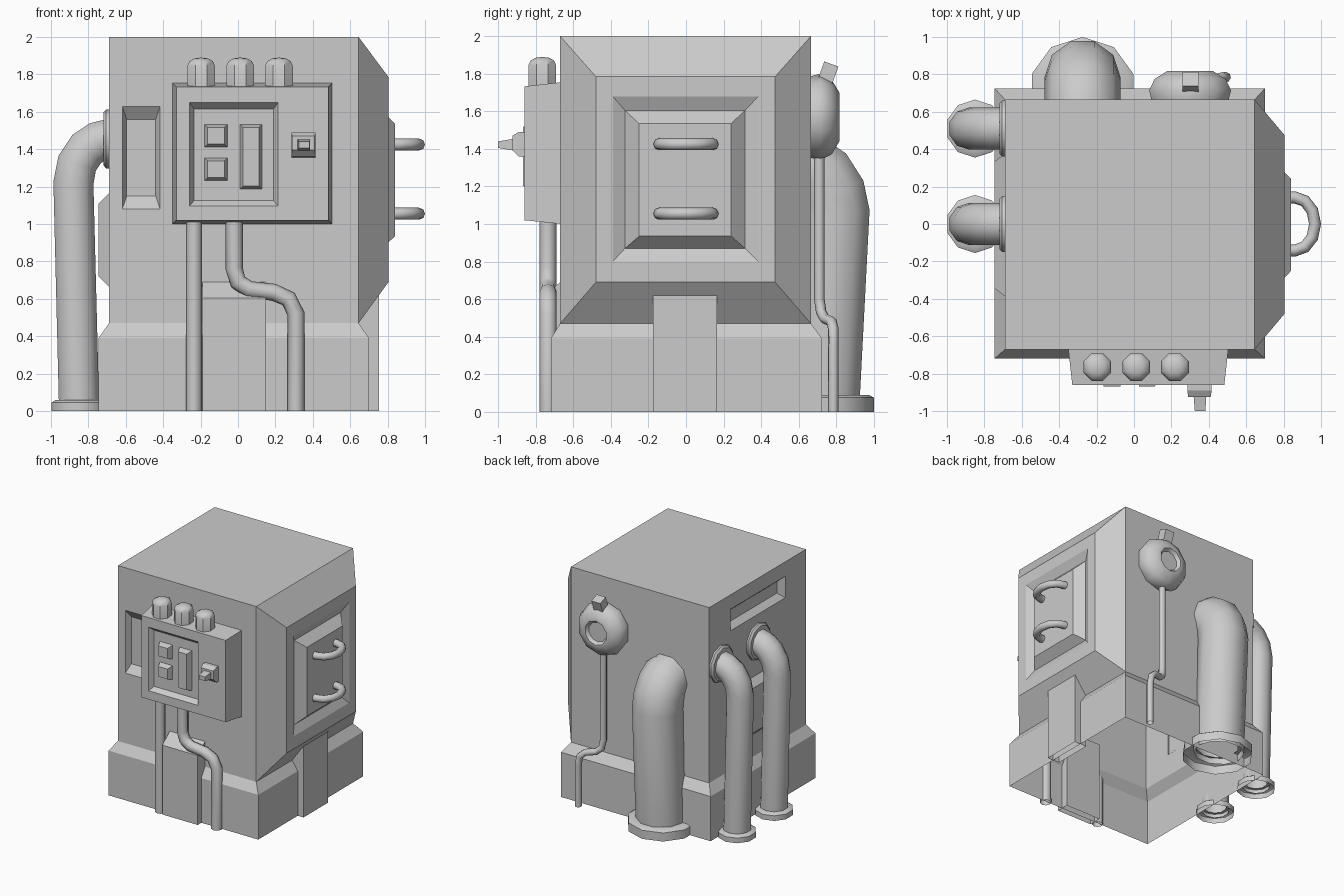
import bpy, bmesh, math
from mathutils import Vector

if "Cube" in bpy.data.objects:
    bpy.data.objects.remove(bpy.data.objects["Cube"])

AXES = {'x': lambda d, a, b: (d, a, b),
        'y': lambda d, a, b: (a, d, b),
        'z': lambda d, a, b: (a, b, d)}


def add(name, verts, faces):
    me = bpy.data.meshes.new(name)
    me.from_pydata(verts, [], faces)
    bm = bmesh.new()
    bm.from_mesh(me)
    bmesh.ops.recalc_face_normals(bm, faces=bm.faces)
    bm.to_mesh(me)
    bm.free()
    ob = bpy.data.objects.new(name, me)
    bpy.context.collection.objects.link(ob)
    return ob


def select(ob):
    bpy.ops.object.select_all(action='DESELECT')
    ob.select_set(True)
    bpy.context.view_layer.objects.active = ob


def smooth(ob, angle=40):
    select(ob)
    bpy.ops.object.shade_smooth_by_angle(angle=math.radians(angle))


def loft(name, axis, rings, start=False, end=True):
    """Rectangles (d, a0, a1, b0, b1) stacked along an axis."""
    f = AXES[axis]
    verts, faces = [], []
    for d, a0, a1, b0, b1 in rings:
        verts += [f(d, a0, b0), f(d, a1, b0), f(d, a1, b1), f(d, a0, b1)]
    for i in range(len(rings) - 1):
        for k in range(4):
            j = (k + 1) % 4
            faces.append((4*i + k, 4*i + j, 4*i + 4 + j, 4*i + 4 + k))
    if start:
        faces.append((3, 2, 1, 0))
    if end:
        n = len(verts)
        faces.append((n - 4, n - 3, n - 2, n - 1))
    return add(name, verts, faces)


def lathe(name, axis, centre, profile, sides=10):
    """Profile of (radius, offset) turned about an axis through centre."""
    f = AXES[axis]
    c = Vector(centre)
    verts, faces = [], []
    for r, d in profile:
        for k in range(sides):
            t = 2 * math.pi * (k + 0.5) / sides
            verts.append(c + Vector(f(d, r * math.cos(t), r * math.sin(t))))
    for i in range(len(profile) - 1):
        for k in range(sides):
            j = (k + 1) % sides
            faces.append((sides*i + k, sides*i + j, sides*(i+1) + j, sides*(i+1) + k))
    ob = add(name, verts, faces)
    bm = bmesh.new()
    bm.from_mesh(ob.data)
    bmesh.ops.remove_doubles(bm, verts=bm.verts, dist=0.0005)
    bm.to_mesh(ob.data)
    bm.free()
    smooth(ob)
    return ob


def tube(name, points, radius, res=2):
    cu = bpy.data.curves.new(name, 'CURVE')
    cu.dimensions = '3D'
    cu.bevel_depth = radius
    cu.bevel_resolution = res
    sp = cu.splines.new('POLY')
    sp.points.add(len(points) - 1)
    for p, co in zip(sp.points, points):
        p.co = (*co, 1)
    ob = bpy.data.objects.new(name, cu)
    bpy.context.collection.objects.link(ob)
    select(ob)
    bpy.ops.object.convert(target='MESH')
    smooth(bpy.context.object, 60)
    return bpy.context.object


# Cabinet with flared base
B = (-0.69, 0.645, -0.67, 0.665)
P = (-0.745, 0.70, -0.72, 0.725)
body = loft("cabinet", 'z', [(0, *P), (0.39, *P), (0.47, *B), (2, *B)], start=True)

# Right side: tapered bulge, sunken groove, raised door
bm = bmesh.new()
bm.from_mesh(body.data)
face = max((f for f in bm.faces if f.normal.x > 0.99), key=lambda f: f.calc_center_median().z)
for x, y0, y1, z0, z1 in [(0.805, -0.48, 0.475, 0.69, 1.785),
                          (0.805, -0.39, 0.385, 0.80, 1.68),
                          (0.77, -0.325, 0.315, 0.87, 1.605),
                          (0.84, -0.25, 0.24, 0.935, 1.535)]:
    face = bmesh.ops.extrude_discrete_faces(bm, faces=[face])['faces'][0]
    my, mz = face.calc_center_median().yz
    for v in face.verts:
        v.co = (x, y1 if v.co.y > my else y0, z1 if v.co.z > mz else z0)
bm.to_mesh(body.data)
bm.free()

# Sunken panels on the front and upper left, cut into the cabinet
cutters = [
    loft("front_recess_cutter", 'y', [(-0.70, -0.632, -0.403, 1.04, 1.67),
                                      (-0.62, -0.595, -0.44, 1.15, 1.56)], start=True),
    loft("left_recess_cutter", 'x', [(-0.72, -0.41, 0.40, 1.66, 1.90),
                                     (-0.64, -0.34, 0.33, 1.73, 1.83)], start=True)]
for c in cutters:
    c.hide_render = True
    m = body.modifiers.new("cut", 'BOOLEAN')
    m.operation = 'DIFFERENCE'
    m.solver = 'EXACT'
    m.object = c
    select(body)
    bpy.ops.object.modifier_apply(modifier=m.name)
for c in cutters:
    bpy.data.objects.remove(c)

# Open underside
bm = bmesh.new()
bm.from_mesh(body.data)
bmesh.ops.delete(bm, geom=[f for f in bm.faces if f.calc_center_median().z < 0.01], context='FACES')
bm.to_mesh(body.data)
bm.free()

# Raised panel on the left, and buttresses on the base
loft("left_raised_panel", 'x', [(-0.685, -0.39, 0.38, 0.66, 1.17),
                                (-0.745, -0.345, 0.335, 0.72, 1.11)])
loft("front_buttress", 'z', [(0, -0.19, 0.15, -0.77, -0.66), (0.605, -0.19, 0.15, -0.77, -0.66),
                             (0.69, -0.19, 0.15, -0.67, -0.66)])
loft("right_buttress", 'z', [(0, 0.64, 0.755, -0.175, 0.165), (0.62, 0.64, 0.755, -0.175, 0.165),
                             (0.70, 0.64, 0.66, -0.175, 0.165)])

# Door handles
for i, z in enumerate((1.055, 1.425)):
    arc = [(0.86 + 0.108 * math.sin(t), -0.142 * math.cos(t), z)
           for t in (math.pi * k / 6 for k in range(7))]
    tube(f"door_handle_{i}", [(0.82, -0.142, z)] + arc + [(0.82, 0.142, z)], 0.032)

# Control box with sunken face
loft("control_box", 'y', [(-0.66, -0.352, 0.505, 1.0, 1.755), (-0.86, -0.33, 0.483, 1.02, 1.733),
                          (-0.86, -0.26, 0.215, 1.095, 1.65), (-0.82, -0.235, 0.19, 1.125, 1.615)])
for i, (x0, x1, z0, z1) in enumerate([(-0.18, -0.055, 1.41, 1.535), (-0.18, -0.055, 1.23, 1.355),
                                      (0.01, 0.13, 1.185, 1.535)]):
    e = 0.018
    loft(f"button_{i}", 'y', [(-0.815, x0, x1, z0, z1), (-0.868, x0 + e, x1 - e, z0 + e, z1 - e)])

# Switch: stepped mount and lever
loft("switch_mount", 'y', [(-0.855, 0.285, 0.415, 1.355, 1.49), (-0.89, 0.285, 0.415, 1.36, 1.49),
                           (-0.925, 0.29, 0.41, 1.395, 1.47)])
loft("switch_lever", 'y', [(-0.91, 0.318, 0.387, 1.39, 1.455), (-1.0, 0.325, 0.382, 1.405, 1.44)])

# Lamps on the control box
for i, x in enumerate((-0.197, 0.012, 0.219)):
    lathe(f"lamp_{i}", 'z', (x, -0.765, 0),
          [(0.08, 1.72), (0.08, 1.845), (0.068, 1.87), (0.04, 1.885), (0, 1.89)], 8)

# Cables below the control box
tube("straight_cable", [(-0.235, -0.735, 1.02), (-0.235, -0.735, 0)], 0.043)
bend = [(-0.02, 1.02), (-0.02, 0.76), (0.0, 0.69), (0.06, 0.65), (0.19, 0.635),
        (0.27, 0.60), (0.31, 0.52), (0.31, 0)]
tube("bent_cable", [(x, -0.735, z) for x, z in bend], 0.046)

# Two exhaust pipes on the left, with collars and feet
elbow = [(-0.85, 0.03), (-0.88, 1.22), (-0.86, 1.325), (-0.81, 1.40), (-0.75, 1.44), (-0.68, 1.455)]
for i, y in enumerate((0.0, 0.51)):
    tube(f"left_pipe_{i}", [(x, y, z) for x, z in elbow], 0.113, 3)
    lathe(f"left_pipe_foot_{i}", 'z', (-0.85, y, 0),
          [(0.155, 0), (0.155, 0.045), (0.13, 0.06), (0.09, 0.06)])
    lathe(f"left_pipe_collar_{i}", 'x', (0, y, 1.455),
          [(0.158, -0.685), (0.158, -0.705), (0.14, -0.72), (0.10, -0.72)])

# Large pipe on the back
big = [(0.73, 0.03), (0.785, 1.06), (0.765, 1.16), (0.715, 1.24), (0.66, 1.275), (0.60, 1.285)]
tube("back_pipe", [(-0.275, y, z) for y, z in big], 0.203, 3)
lathe("back_pipe_foot", 'z', (-0.275, 0.715, 0), [(0.285, 0), (0.285, 0.075), (0.26, 0.09), (0.17, 0.09)])

# Round gauge on the back with top fitting and cable
lathe("gauge", 'y', (0.30, 0, 1.57),
      [(0.215, 0.655), (0.23, 0.715), (0.20, 0.775), (0.13, 0.817), (0.105, 0.817), (0.085, 0.79), (0, 0.79)])
nub = loft("gauge_fitting", 'z', [(-0.07, -0.043, 0.043, -0.04, 0.04), (0.05, -0.043, 0.043, -0.04, 0.04)], start=True)
nub.location = (0.302, 0.757, 1.805)
nub.rotation_euler = (math.radians(-20), 0, 0)
tube("gauge_cable", [(0.30, 0.71, 1.40), (0.30, 0.71, 0.60), (0.31, 0.72, 0.53), (0.35, 0.74, 0.495),
                     (0.43, 0.775, 0.48), (0.475, 0.785, 0.44), (0.49, 0.785, 0.36), (0.49, 0.785, 0)], 0.028)
